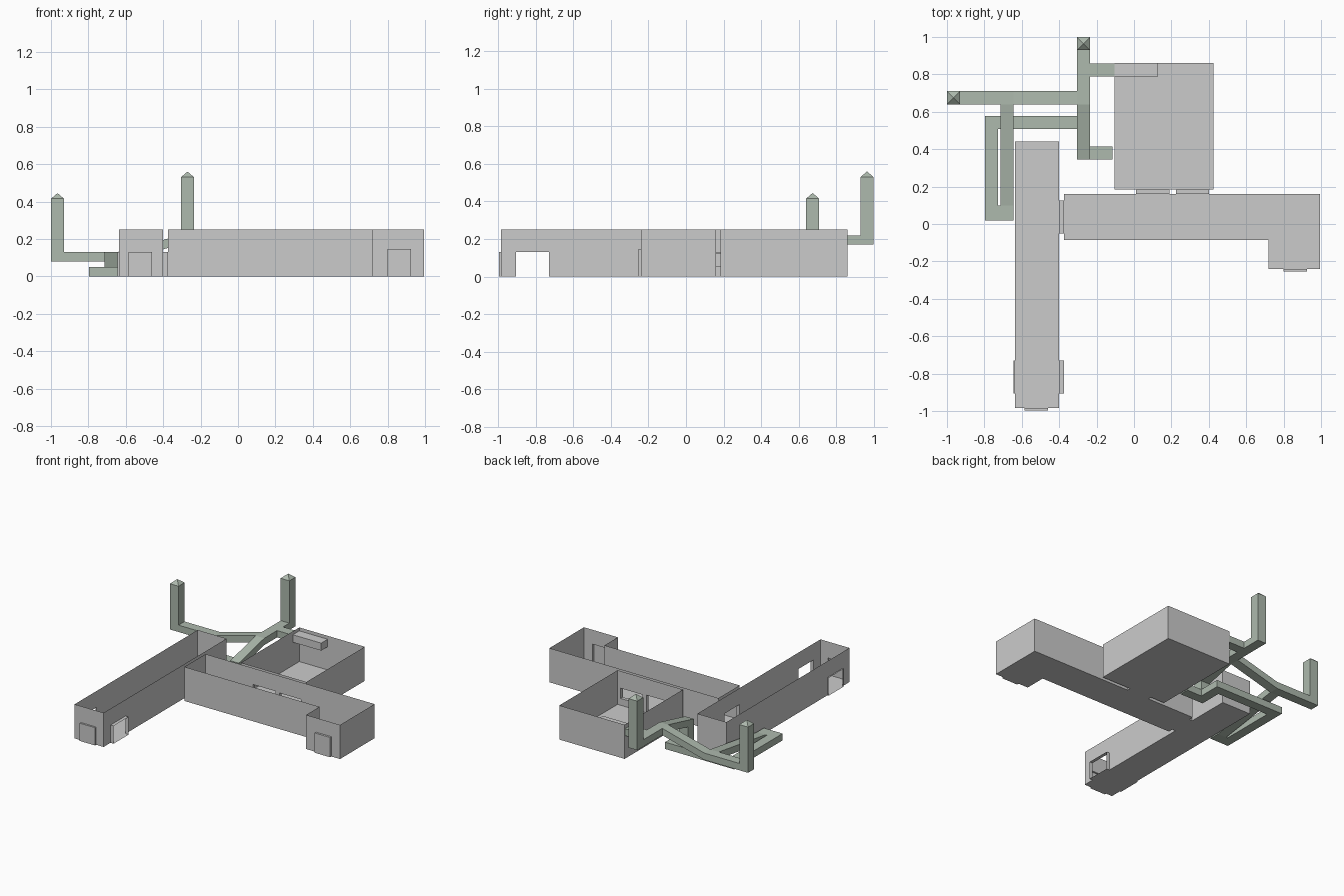
import bpy

if "Cube" in bpy.data.objects:
    bpy.data.objects.remove(bpy.data.objects["Cube"])

H = 0.25  # wall height


def make(name, faces, mat=None):
    """One mesh object from a list of polygons, shared corners welded."""
    verts, index, polys = [], {}, []
    for f in faces:
        ids = []
        for p in f:
            k = tuple(round(c, 4) for c in p)
            if k not in index:
                index[k] = len(verts)
                verts.append(k)
            ids.append(index[k])
        polys.append(ids)
    me = bpy.data.meshes.new(name)
    me.from_pydata(verts, [], polys)
    ob = bpy.data.objects.new(name, me)
    bpy.context.collection.objects.link(ob)
    if mat:
        me.materials.append(mat)
    return ob


def room(name, plan, openings):
    """Roofless sheet-walled room; openings = {edge: [(a, b, z0, z1)]} in world coordinates."""
    faces = [[(x, y, 0) for x, y in reversed(plan)]]
    for i, p in enumerate(plan):
        q = plan[(i + 1) % len(plan)]
        ax = 0 if p[1] == q[1] else 1
        sign = 1 if q[ax] > p[ax] else -1

        def panel(a, b, z0, z1):
            if abs(b - a) < 1e-5 or z1 - z0 < 1e-5:
                return
            u = (a, p[1]) if ax == 0 else (p[0], a)
            v = (b, p[1]) if ax == 0 else (p[0], b)
            faces.append([(*u, z0), (*v, z0), (*v, z1), (*u, z1)])

        t = p[ax]
        for a, b, z0, z1 in sorted(openings.get(i, []), key=lambda o: o[0] * sign):
            if sign < 0:
                a, b = b, a
            panel(t, a, 0, H)
            panel(a, b, 0, z0)
            panel(a, b, z1, H)
            t = b
        panel(t, q[ax], 0, H)
    return make(name, faces)


def doorway(name, ax, start, end, a, b, z0, z1, capped=False):
    """Sheet tunnel running along axis ax from start to end, optionally closed at end."""
    def ring(t):
        pts = [(a, z0), (b, z0), (b, z1), (a, z1)]
        return [(t, s, z) if ax == 0 else (s, t, z) for s, z in pts]
    r, s = ring(start), ring(end)
    faces = [[r[i], r[(i + 1) % 4], s[(i + 1) % 4], s[i]] for i in range(4)]
    if capped:
        faces.append(s)
    return make(name, faces)


def rail(name, ax, side, profile, mat, w=0.07, h=0.05):
    """Beam along axis ax; profile = [(distance, bottom height)]."""
    outline = list(profile) + [(t, z + h) for t, z in reversed(profile)]

    def at(o):
        return [(t, side + o, z) if ax == 0 else (side + o, t, z) for t, z in outline]
    l, r = at(-w / 2), at(w / 2)
    n, m = len(outline), len(profile)
    faces = [[l[i], l[(i + 1) % n], r[(i + 1) % n], r[i]] for i in range(n)]
    for i in range(m - 1):
        for s in (l, r):
            faces.append([s[i], s[i + 1], s[n - 2 - i], s[n - 1 - i]])
    return make(name, faces, mat)


def post(name, x, y, z0, z1, tip, mat=None, wx=0.035, wy=0.035):
    """Upright box with a pyramid tip (flat top when tip is 0)."""
    c = [(x - wx, y - wy), (x + wx, y - wy), (x + wx, y + wy), (x - wx, y + wy)]
    lo, hi = [(*p, z0) for p in c], [(*p, z1) for p in c]
    faces = [lo[::-1]] + [[lo[i], lo[(i + 1) % 4], hi[(i + 1) % 4], hi[i]] for i in range(4)]
    if tip:
        faces += [[hi[i], hi[(i + 1) % 4], (x, y, z1 + tip)] for i in range(4)]
    else:
        faces.append(hi)
    return make(name, faces, mat)


green = bpy.data.materials.new("pipe_green")
green.diffuse_color = (0.42, 0.49, 0.42, 1)
green.use_nodes = True
green.node_tree.nodes["Principled BSDF"].inputs["Base Color"].default_value = green.diffuse_color

# Long corridor on the left
room("long_corridor", [(-.635, -.985), (-.4, -.985), (-.4, .44), (-.635, .44)], {
    0: [(-.585, -.46, 0, .13)],
    1: [(-.905, -.73, 0, .13), (-.05, .125, 0, .13)],
    3: [(-.905, -.73, 0, .13)]})
# L-shaped corridor
room("cross_corridor", [(-.375, -.085), (.72, -.085), (.72, -.24), (.995, -.24), (.995, .16), (-.375, .16)], {
    2: [(.8, .925, 0, .145)],
    4: [(.01, .19, 0, .13), (.225, .4, .05, .125)],
    5: [(-.05, .125, 0, .13)]})
# Square room at the back
room("back_room", [(-.105, .185), (.425, .185), (.425, .86), (-.105, .86)], {
    0: [(.01, .19, 0, .13), (.225, .4, .05, .125)]})

# Doorways and the window between rooms
doorway("long_front_door", 1, -.985, -.998, -.585, -.46, 0, .13, True)
doorway("long_left_door", 0, -.635, -.645, -.905, -.73, 0, .13)
doorway("long_right_door", 0, -.4, -.375, -.905, -.73, 0, .13)
doorway("corridor_link", 0, -.4, -.375, -.05, .125, 0, .13)
doorway("cross_front_door", 1, -.24, -.255, .8, .925, 0, .145, True)
doorway("room_door", 1, .16, .185, .01, .19, 0, .13)
doorway("room_window", 1, .16, .185, .225, .4, .05, .125)
# Duct inside the back room
post("room_duct", .01, .8225, .17, .225, 0, None, .115, .0375)

# Low pipe loop on the ground
rail("low_pipe_room", 0, .38, [(-.305, 0), (-.115, 0)], green)
rail("low_pipe_side", 1, -.27, [(.345, 0), (.575, 0)], green)
rail("low_pipe_back", 0, .543, [(-.795, 0), (-.235, 0)], green)
rail("low_pipe_left", 1, -.762, [(.02, 0), (.578, 0)], green)
rail("low_pipe_turn", 0, .06, [(-.795, 0), (-.645, 0)], green, .08)
# Rising pipes
rail("ramp_pipe_left", 1, -.68, [(.02, 0), (.1, 0), (.64, .08), (.705, .08)], green)
rail("ramp_pipe_back", 0, .675, [(-1, .08), (-.645, .08), (-.305, .17), (-.235, .17)], green)
rail("ramp_pipe_side", 1, -.27, [(.345, .1), (.64, .17), (1, .17)], green)
post("pipe_riser", -.27, .38, 0, .15, 0, green)
rail("high_pipe_room", 0, .8225, [(-.305, .17), (-.105, .17)], green)
# Pointed chimney posts
post("left_post", -.965, .675, .08, .415, .03, green)
post("back_post", -.27, .965, .17, .53, .03, green)
